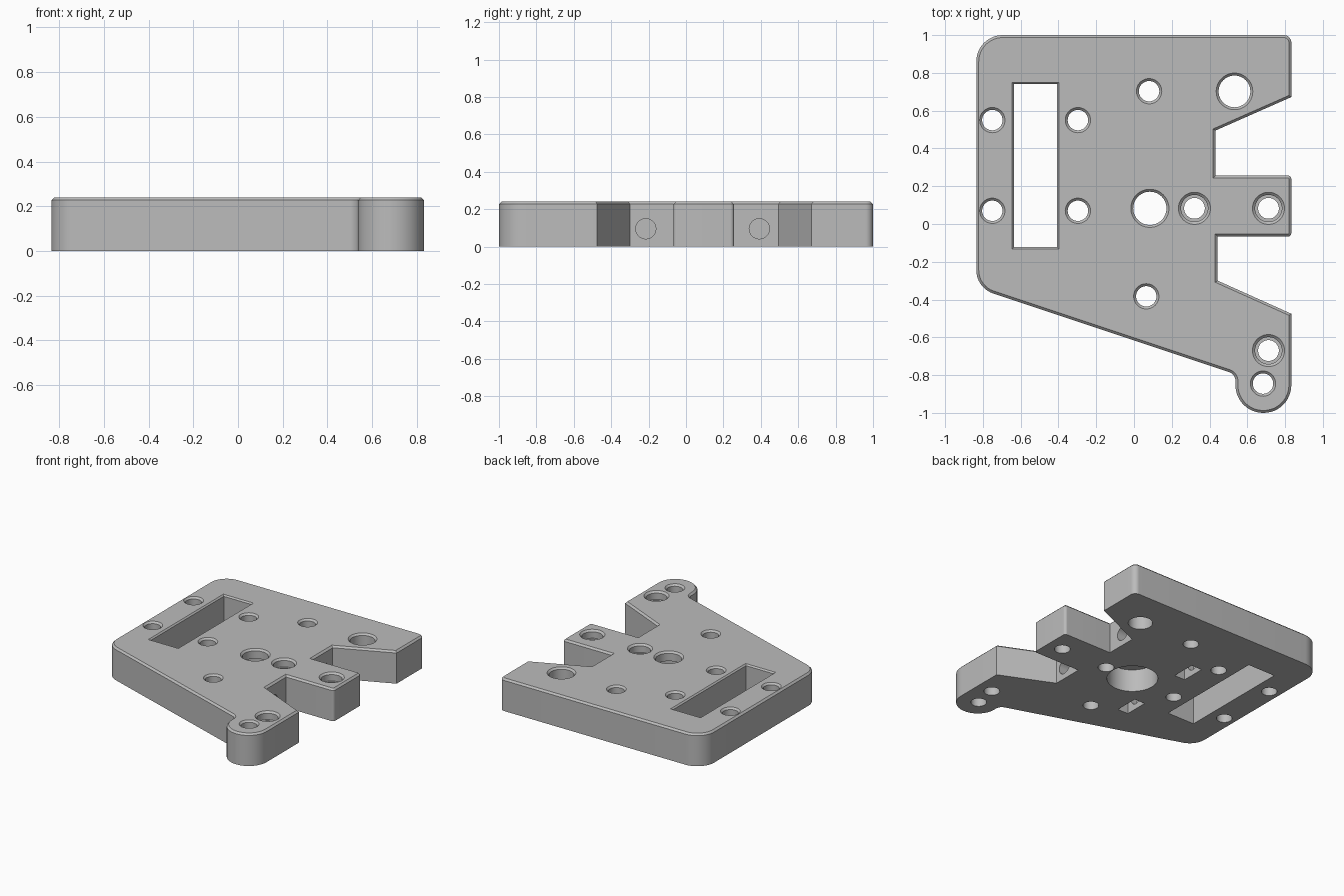
import bpy, bmesh, math
from mathutils import Vector

if "Cube" in bpy.data.objects:
    bpy.data.objects.remove(bpy.data.objects["Cube"])

TOP = 0.24      # plate thickness
EDGE = 0.013    # chamfer on the upper edges

grey = bpy.data.materials.new("machined_grey")
grey.diffuse_color = (0.5, 0.5, 0.5, 1)
grey.use_nodes = True
grey.node_tree.nodes["Principled BSDF"].inputs["Base Color"].default_value = grey.diffuse_color


def rounded(corners):
    """Counter-clockwise outline from (x, y, fillet radius) corners."""
    pts, n = [], len(corners)
    for i, (x, y, r) in enumerate(corners):
        p = Vector((x, y))
        if r == 0:
            pts.append(p)
            continue
        a = (Vector(corners[i - 1][:2]) - p).normalized()
        b = (Vector(corners[(i + 1) % n][:2]) - p).normalized()
        half = a.angle(b) / 2
        c = p + (a + b).normalized() * (r / math.sin(half))
        start = p + a * (r / math.tan(half)) - c
        end = p + b * (r / math.tan(half)) - c
        sweep = math.atan2(start.x * end.y - start.y * end.x, start.dot(end))
        steps = max(4, int(abs(sweep) / 0.13))
        for k in range(steps + 1):
            t = sweep * k / steps
            pts.append(c + Vector((start.x * math.cos(t) - start.y * math.sin(t),
                                   start.x * math.sin(t) + start.y * math.cos(t))))
    return pts


def offset(pts, d):
    """Move an outline inward by d with mitred corners."""
    out = []
    for i, p in enumerate(pts):
        u = (p - pts[i - 1]).normalized()
        v = (pts[(i + 1) % len(pts)] - p).normalized()
        nu, nv = Vector((-u.y, u.x)), Vector((-v.y, v.x))
        out.append(p + (nu + nv) * (d / (1 + nu.dot(nv))))
    return out


def loft(name, layers):
    """Solid through a stack of (outline, z) layers with equal point counts."""
    bm = bmesh.new()
    rings = [[bm.verts.new((p[0], p[1], z)) for p in pts] for pts, z in layers]
    for low, high in zip(rings, rings[1:]):
        for i in range(len(low)):
            bm.faces.new((low[i - 1], low[i], high[i], high[i - 1]))
    bm.faces.new(rings[0][::-1])
    bm.faces.new(rings[-1])
    bmesh.ops.recalc_face_normals(bm, faces=bm.faces)
    mesh = bpy.data.meshes.new(name)
    bm.to_mesh(mesh)
    bm.free()
    mesh.materials.append(grey)
    ob = bpy.data.objects.new(name, mesh)
    bpy.context.collection.objects.link(ob)
    return ob


def circle(x, y, r, n=48):
    return [Vector((x + r * math.cos(2 * math.pi * k / n),
                    y + r * math.sin(2 * math.pi * k / n))) for k in range(n)]


def box(x0, x1, y0, y1):
    return [Vector(p) for p in ((x0, y0), (x1, y0), (x1, y1), (x0, y1))]


def hole(x, y, profile):
    return loft("hole_cutter", [(circle(x, y, r), z) for r, z in profile])


# Plate outline with two notches on the right and a rounded lug at the front
outline = rounded([
    (-0.835, 1.0, 0.14), (-0.835, -0.338, 0.13), (0.537, -0.795, 0.05),
    (0.537, -1.0, 0.147), (0.833, -1.0, 0.147), (0.833, -0.475, 0),
    (0.443, -0.30, 0), (0.443, -0.067, 0), (0.833, -0.067, 0.02),
    (0.833, 0.257, 0.02), (0.432, 0.257, 0), (0.432, 0.495, 0),
    (0.833, 0.672, 0), (0.833, 1.0, 0.04)])
plate = loft("mounting_plate", [(outline, 0), (outline, TOP - EDGE),
                                (offset(outline, EDGE), TOP)])

cutters = []

# Plain chamfered through holes: x, y, radius
for x, y, r in [(-0.75, 0.55, 0.054), (-0.75, 0.07, 0.054), (-0.297, 0.55, 0.054),
                (-0.297, 0.07, 0.054), (0.08, 0.703, 0.054), (0.065, -0.383, 0.054),
                (0.683, -0.845, 0.054), (0.532, 0.702, 0.084), (0.084, 0.083, 0.088)]:
    cutters.append(hole(x, y, [(r, -0.1), (r, TOP - EDGE), (r + EDGE, TOP),
                               (r + EDGE, TOP + 0.1)]))

# Counterbored screw holes
for x, y in [(0.32, 0.083), (0.712, 0.083), (0.712, -0.67)]:
    cutters.append(hole(x, y, [(0.055, -0.1), (0.055, TOP - 0.06), (0.071, TOP - 0.06),
                               (0.071, TOP - EDGE), (0.085, TOP), (0.085, TOP + 0.1)]))

# Bearing recess on the underside
cutters.append(hole(0.084, 0.083, [(0.175, -0.1), (0.175, 0.17)]))

# Long slot with chamfered rim
slot = box(-0.635, -0.408, -0.122, 0.74)
rim = offset(slot, -0.01)
cutters.append(loft("slot_cutter", [(slot, -0.1), (slot, TOP - 0.01),
                                    (rim, TOP), (rim, TOP + 0.1)]))

# Nut pockets below, each met by a side screw hole from the notch
for y in (-0.215, 0.392):
    cutters.append(loft("pocket_cutter", [(box(-0.2, -0.112, y - 0.09, y + 0.09), -0.1),
                                          (box(-0.2, -0.112, y - 0.09, y + 0.09), 0.19)]))
    side = loft("side_hole_cutter", [(circle(0, 0, 0.054, 32), -0.25),
                                     (circle(0, 0, 0.054, 32), 0.6)])
    side.rotation_euler = (0, math.pi / 2, 0)
    side.location = (0, y, 0.095)
    cutters.append(side)

# Cut everything out of the plate
for cutter in cutters:
    mod = plate.modifiers.new("cut", 'BOOLEAN')
    mod.operation, mod.solver, mod.object = 'DIFFERENCE', 'EXACT', cutter
bpy.context.view_layer.update()
result = bpy.data.meshes.new_from_object(
    plate.evaluated_get(bpy.context.evaluated_depsgraph_get()))
plate.modifiers.clear()
plate.data = result
result.materials.clear()
result.materials.append(grey)
for poly in result.polygons:
    poly.material_index = 0
for cutter in cutters:
    bpy.data.objects.remove(cutter)

# Smooth bores and fillets, sharp chamfers
bpy.context.view_layer.objects.active = plate
plate.select_set(True)
bpy.ops.object.shade_smooth_by_angle(angle=math.radians(30))
